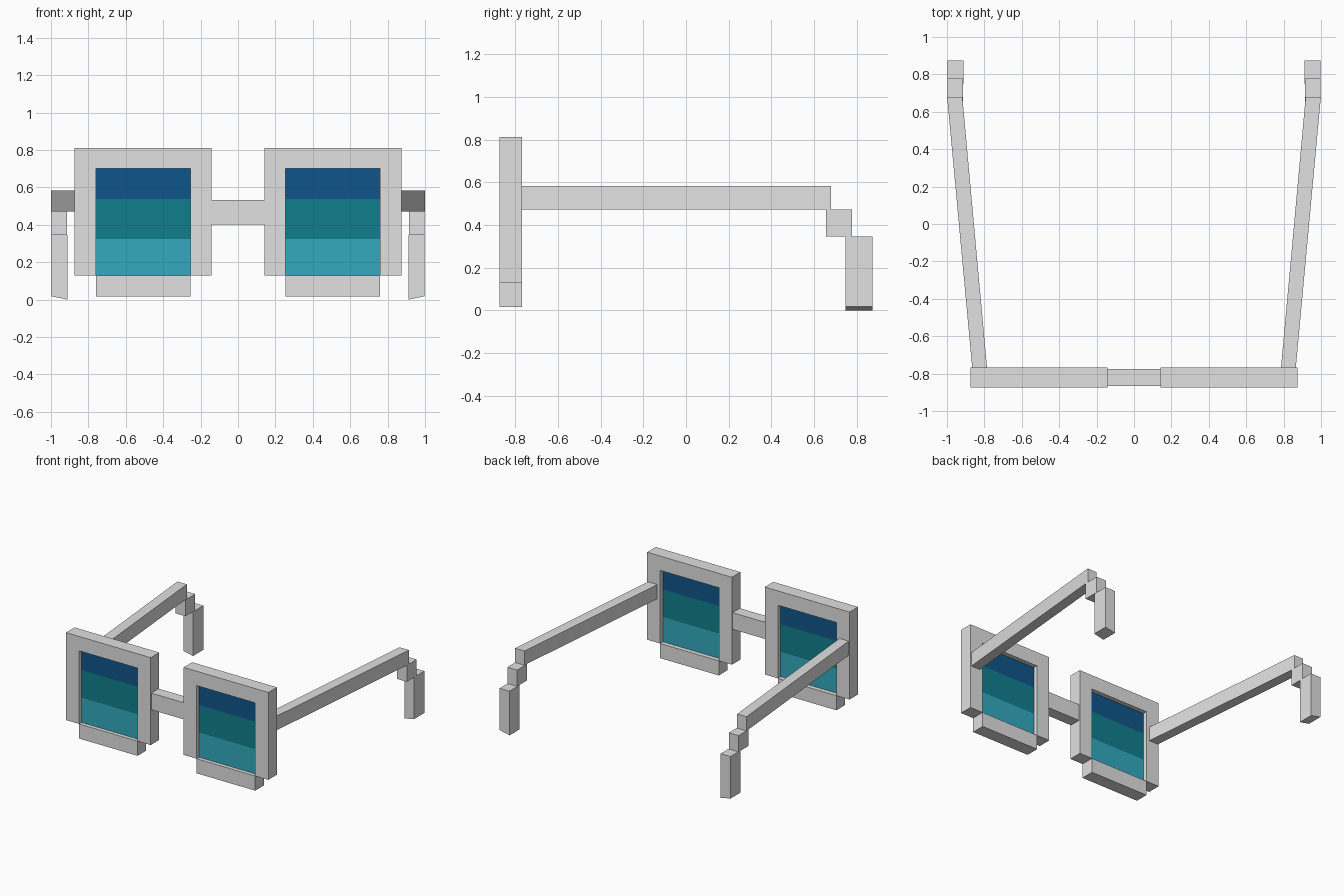
import bpy, bmesh

if "Cube" in bpy.data.objects:
    bpy.data.objects.remove(bpy.data.objects["Cube"])


def material(name, rgb):
    lin = [((c / 255 + 0.055) / 1.055) ** 2.4 if c > 10 else c / 255 / 12.92 for c in rgb]
    m = bpy.data.materials.new(name)
    m.diffuse_color = (*lin, 1)
    m.use_nodes = True
    m.node_tree.nodes["Principled BSDF"].inputs["Base Color"].default_value = m.diffuse_color
    return m


GREY = material("light_grey", (225, 225, 225))
BLUE = material("deep_blue", (16, 85, 139))
TEAL = material("dark_teal", (16, 127, 141))
AQUA = material("light_teal", (52, 170, 191))


def prism(name, pts, axis, lo, hi, mat, side=1):
    """Extrude a 2D outline along y (pts are x,z) or z (pts are x,y); side=-1 mirrors in x."""
    bm = bmesh.new()
    place = (lambda a, b: (a * side, lo, b)) if axis == "y" else (lambda a, b: (a * side, b, lo))
    face = bm.faces.new([bm.verts.new(place(a, b)) for a, b in pts])
    ext = bmesh.ops.extrude_face_region(bm, geom=[face])
    d = (0, hi - lo, 0) if axis == "y" else (0, 0, hi - lo)
    bmesh.ops.translate(bm, vec=d, verts=[g for g in ext["geom"] if isinstance(g, bmesh.types.BMVert)])
    bmesh.ops.recalc_face_normals(bm, faces=bm.faces)
    me = bpy.data.meshes.new(name)
    bm.to_mesh(me)
    bm.free()
    me.materials.append(mat)
    ob = bpy.data.objects.new(name, me)
    bpy.context.collection.objects.link(ob)
    return ob


def rect(x0, x1, z0, z1):
    return [(x0, z0), (x1, z0), (x1, z1), (x0, z1)]


F0, F1 = -0.873, -0.768   # front and back of the rims
X0, X1 = 0.255, 0.76      # lens opening

for side, tag in ((-1, "left"), (1, "right")):
    # Rim: upside-down U, with a stepped bar below
    rim = [(0.142, 0.13), (X0, 0.13), (X0, 0.70), (X1, 0.70),
           (X1, 0.13), (0.873, 0.13), (0.873, 0.812), (0.142, 0.812)]
    prism(f"rim_{tag}", rim, "y", F0, F1, GREY, side)
    prism(f"rim_lower_bar_{tag}", rect(X0, X1, 0.016, 0.13), "y", F0, F1, GREY, side)

    # Lens in three colour bands
    for band, z0, z1, mat in (("lower", 0.13, 0.323, AQUA),
                              ("middle", 0.323, 0.538, TEAL),
                              ("upper", 0.538, 0.70, BLUE)):
        prism(f"lens_{band}_{tag}", rect(X0, X1, z0, z1), "y", -0.843, -0.803, mat, side)

    # Temple arm, flaring outward to the back
    arm = [(0.786, F1), (0.865, F1), (0.999, 0.68), (0.918, 0.68)]
    prism(f"temple_arm_{tag}", arm, "z", 0.472, 0.583, GREY, side)

    # Stepped ear hook with a slanted tip
    prism(f"ear_step_{tag}", rect(0.913, 0.998, 0.345, 0.472), "y", 0.655, 0.777, GREY, side)
    tip = [(0.911, 0.0), (0.996, 0.018), (0.996, 0.345), (0.911, 0.345)]
    prism(f"ear_tip_{tag}", tip, "y", 0.748, 0.873, GREY, side)

# Nose bridge
prism("bridge", rect(-0.142, 0.142, 0.403, 0.533), "y", -0.866, -0.776, GREY)
